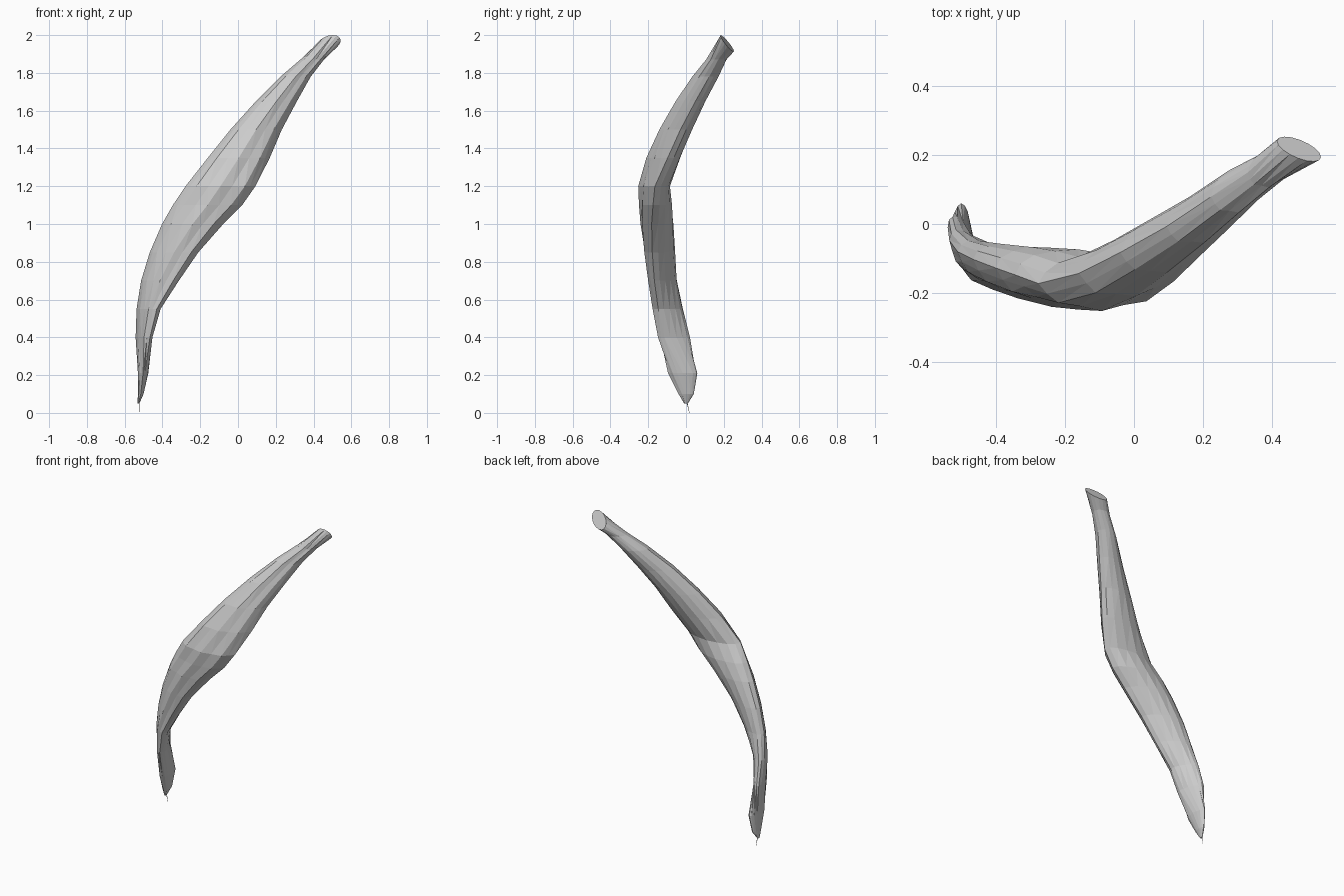
import bpy, bmesh, math, random
from mathutils import Vector

if "Cube" in bpy.data.objects:
    bpy.data.objects.remove(bpy.data.objects["Cube"])

random.seed(4)
SIDES = 16

# Horizontal slices: z, x min, x max, y min, y max, skew (lean of the slice)
SLICES = [
    (0.05, -0.532, -0.522, -0.01, 0.01, 0.0),
    (0.10, -0.530, -0.500, -0.04, 0.042, 0.2),
    (0.21, -0.530, -0.475, -0.095, 0.060, 0.0),
    (0.40, -0.542, -0.453, -0.15, 0.025, -0.6),
    (0.55, -0.537, -0.410, -0.18, -0.015, -0.6),
    (0.70, -0.513, -0.313, -0.203, -0.045, -0.55),
    (0.85, -0.467, -0.210, -0.225, -0.057, -0.45),
    (1.00, -0.402, -0.078, -0.245, -0.065, -0.3),
    (1.10, -0.345, 0.022, -0.25, -0.073, -0.15),
    (1.20, -0.278, 0.092, -0.253, -0.085, 0.05),
    (1.35, -0.160, 0.168, -0.213, -0.028, 0.25),
    (1.50, -0.040, 0.232, -0.145, 0.033, 0.3),
    (1.65, 0.095, 0.312, -0.06, 0.103, 0.35),
    (1.78, 0.225, 0.385, 0.03, 0.173, 0.3),
    (1.87, 0.330, 0.455, 0.105, 0.215, 0.2),
]


def slice_points(z, x0, x1, y0, y1, skew):
    cx, cy = (x0 + x1) / 2, (y0 + y1) / 2
    a, b, phase = (x1 - x0) / 2, (y1 - y0) / 2, math.asin(skew)
    points = []
    for i in range(SIDES):
        t = math.tau * i / SIDES
        # shallow fibre grooves on the front, plus slight unevenness
        front = max(0, -math.sin(t))
        k = 1 - 0.10 * front * (i % 2) - random.uniform(0, 0.04)
        if i % (SIDES // 4) == 0:
            k = 1
        points.append(Vector((cx + k * a * math.cos(t),
                              cy + k * b * math.sin(t + phase), z)))
    return points


def mesh_object(name, rings):
    bm = bmesh.new()
    loops = [[bm.verts.new(p) for p in ring] for ring in rings]
    for low, high in zip(loops, loops[1:]):
        n = len(low)
        for i in range(n):
            j = (i + 1) % n
            bm.faces.new((low[i], low[j], high[j], high[i]))
    bm.faces.new(loops[0][::-1])
    bm.faces.new(loops[-1])
    bmesh.ops.triangulate(bm, faces=[f for f in bm.faces if len(f.verts) == 4])
    bmesh.ops.recalc_face_normals(bm, faces=bm.faces[:])
    mesh = bpy.data.meshes.new(name)
    bm.to_mesh(mesh)
    bm.free()
    obj = bpy.data.objects.new(name, mesh)
    bpy.context.collection.objects.link(obj)
    return obj


# Muscle body, ending in a slanted cut facing up and back
rings = [slice_points(*s) for s in SLICES]
centre = Vector((0.48, 0.218, 1.956))
across, down = Vector((0.06, -0.012, 0)), Vector((-0.022, 0.034, -0.044))
rings.append([centre + across * math.cos(t) + down * math.sin(t)
              for t in (math.tau * i / SIDES for i in range(SIDES))])
mesh_object("muscle_body", rings)

# Thin loose fibre at the pointed lower end
mesh_object("end_fibre", [
    [Vector((x + r * math.cos(t), y + r * math.sin(t), z))
     for t in (0, math.tau / 3, 2 * math.tau / 3)]
    for x, y, z, r in ((-0.522, 0.018, 0.0, 0.001), (-0.525, 0.002, 0.07, 0.003))])
